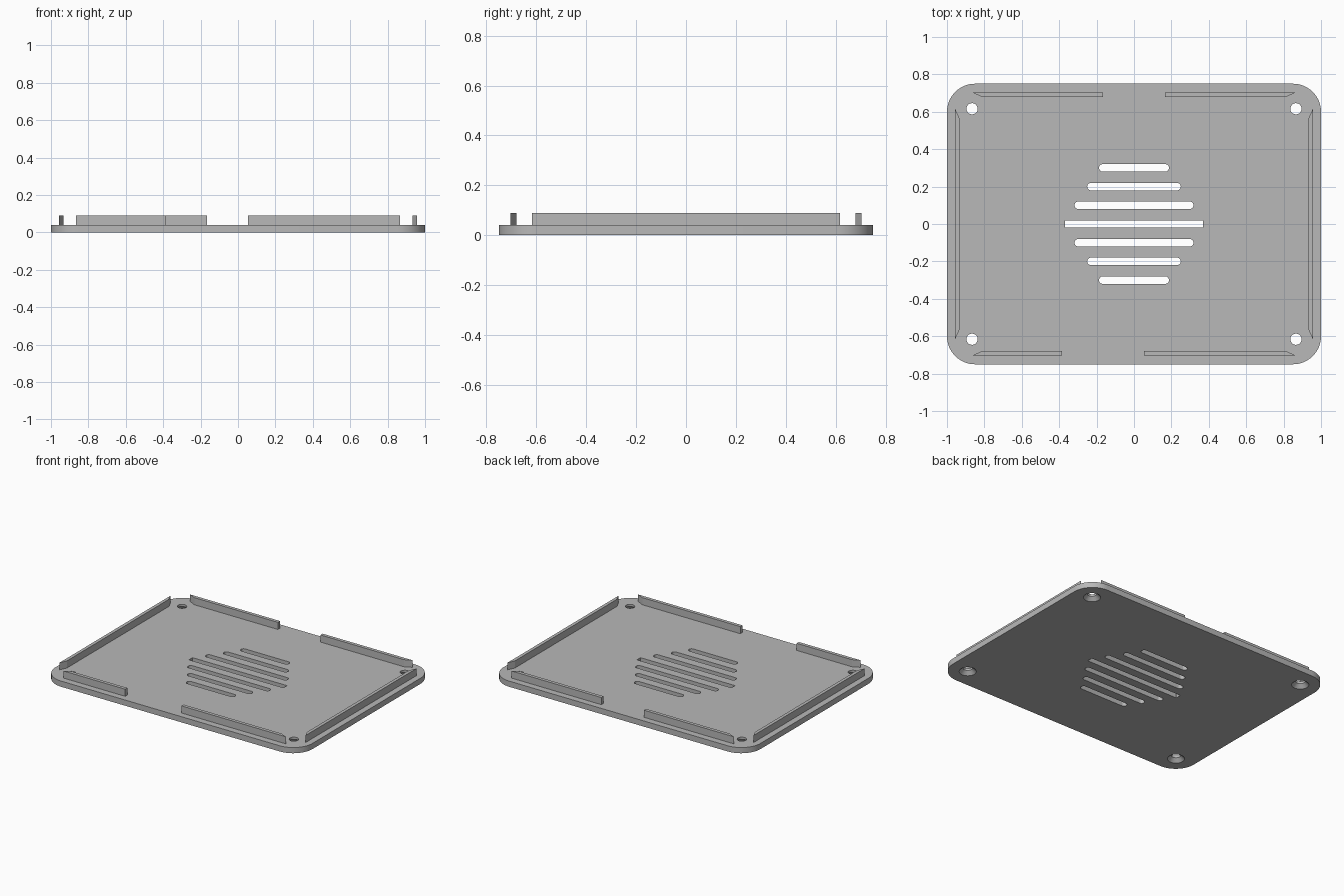
import bpy, bmesh, math

if "Cube" in bpy.data.objects:
    bpy.data.objects.remove(bpy.data.objects["Cube"])

grey = bpy.data.materials.new("light grey")
grey.use_nodes = True
grey.diffuse_color = (0.48, 0.48, 0.48, 1)
grey.node_tree.nodes["Principled BSDF"].inputs["Base Color"].default_value = grey.diffuse_color

PLATE_TOP, WALL_TOP = 0.04, 0.09


def rounded_rect(cx, cy, hx, hy, r, steps):
    """Outline of a rectangle with rounded corners, counter-clockwise."""
    pts = []
    for i, (sx, sy) in enumerate([(1, 1), (-1, 1), (-1, -1), (1, -1)]):
        for k in range(steps + 1):
            a = (i + k / steps) * math.pi / 2
            pts.append((cx + sx * (hx - r) + r * math.cos(a),
                        cy + sy * (hy - r) + r * math.sin(a)))
    return pts


def circle(cx, cy, r, n=32):
    return [(cx + r * math.cos(math.tau * i / n),
             cy + r * math.sin(math.tau * i / n)) for i in range(n)]


def loft(name, sections):
    """Solid through a stack of (outline, z) sections."""
    bm = bmesh.new()
    rings = [[bm.verts.new((x, y, z)) for x, y in pts] for pts, z in sections]
    for a, b in zip(rings, rings[1:]):
        n = len(a)
        for i in range(n):
            j = (i + 1) % n
            bm.faces.new((a[i], a[j], b[j], b[i]))
    bm.faces.new(rings[0][::-1])
    bm.faces.new(rings[-1])
    bmesh.ops.recalc_face_normals(bm, faces=bm.faces)
    mesh = bpy.data.meshes.new(name)
    bm.to_mesh(mesh)
    bm.free()
    mesh.materials.append(grey)
    obj = bpy.data.objects.new(name, mesh)
    bpy.context.collection.objects.link(obj)
    return obj


def select_only(obj):
    bpy.ops.object.select_all(action="DESELECT")
    obj.select_set(True)
    bpy.context.view_layer.objects.active = obj


# Base plate
plate = loft("base_plate", [(rounded_rect(0, 0, 1, 0.75, 0.15, 16), z)
                            for z in (0, PLATE_TOP)])

# Cutters for the vent slots: a wide square one, and rounded ones either side
cutters = []
for row, half in enumerate([0.368, 0.318, 0.25, 0.187]):
    for side in ((1,) if row == 0 else (-1, 1)):
        radius = 0.004 if row == 0 else 0.0195
        outline = rounded_rect(0, side * row * 0.1, half, 0.02, radius, 8)
        cutters.append(loft("vent_cutter", [(outline, -0.1), (outline, 0.1)]))

# Cutters for the corner screw holes, countersunk from below
for sx in (-1, 1):
    for sy in (-1, 1):
        x, y = sx * 0.866, sy * 0.616
        profile = [(0.055, -0.02), (0.055, 0), (0.03, 0.025), (0.03, 0.1)]
        cutters.append(loft("screw_hole_cutter",
                            [(circle(x, y, r), z) for r, z in profile]))

select_only(plate)
for cutter in cutters:
    mod = plate.modifiers.new("cut", "BOOLEAN")
    mod.operation, mod.solver, mod.object = "DIFFERENCE", "EXACT", cutter
    bpy.ops.object.modifier_apply(modifier=mod.name)
for cutter in cutters:
    bpy.data.objects.remove(cutter)
bpy.ops.object.shade_smooth_by_angle(angle=math.radians(30))


# Locating walls, mitred where they meet a corner
def wall(name, outline):
    loft(name, [(outline, PLATE_TOP), (outline, WALL_TOP)])


MITRE = 0.05
Y_OUT, Y_IN, X_OUT, X_IN = 0.704, 0.68, 0.957, 0.934
for name, sx, sy, inner in [("back_left_wall", 1, 1, 0.166),
                            ("back_right_wall", -1, 1, 0.166),
                            ("front_left_wall", 1, -1, 0.053),
                            ("front_right_wall", -1, -1, 0.385)]:
    end = 0.865
    wall(name, [(sx * inner, sy * Y_IN), (sx * (end - MITRE), sy * Y_IN),
                (sx * end, sy * Y_OUT), (sx * inner, sy * Y_OUT)])

for name, sx in (("left_wall", 1), ("right_wall", -1)):
    end = 0.617
    wall(name, [(sx * X_OUT, -end), (sx * X_OUT, end),
                (sx * X_IN, end - MITRE), (sx * X_IN, MITRE - end)])
